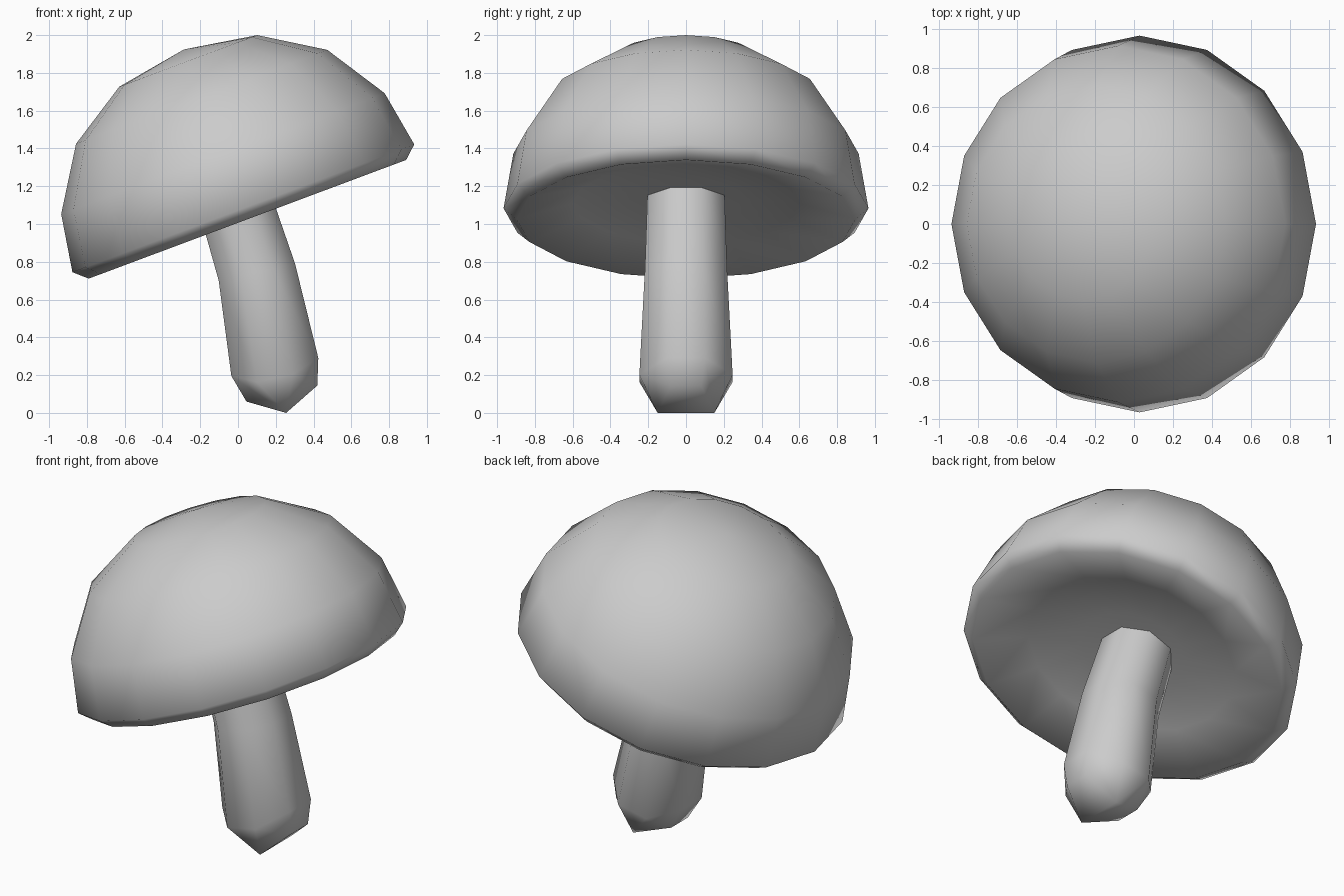
import bpy, bmesh
from math import cos, sin, pi, radians

if "Cube" in bpy.data.objects:
    bpy.data.objects.remove(bpy.data.objects["Cube"])


def loft(name, rings):
    """Skin equal-length closed rings of points, merge coincident points, close the ends."""
    bm = bmesh.new()
    rows = [[bm.verts.new(p) for p in ring] for ring in rings]
    n = len(rows[0])
    for a, b in zip(rows, rows[1:]):
        for i in range(n):
            j = (i + 1) % n
            bm.faces.new((a[i], a[j], b[j], b[i]))
    bmesh.ops.remove_doubles(bm, verts=bm.verts[:], dist=0.0005)
    bmesh.ops.holes_fill(bm, edges=[e for e in bm.edges if e.is_boundary], sides=4)
    bmesh.ops.recalc_face_normals(bm, faces=bm.faces[:])
    for f in bm.faces:
        f.smooth = True
    mesh = bpy.data.meshes.new(name)
    bm.to_mesh(mesh)
    bm.free()
    obj = bpy.data.objects.new(name, mesh)
    bpy.context.collection.objects.link(obj)
    return obj


# Cap: 16-sided dome with a shallow hollow underside, tilted up towards +x
profile = [(0, 0.96), (0.39, 0.895), (0.71, 0.692), (0.914, 0.371), (0.966, 0.062),
           (0.897, 0), (0.6, 0.09), (0.3, 0.115), (0, 0.12)]
cap = loft("mushroom_cap", [[(r * cos(k * pi / 8), r * sin(k * pi / 8), z)
                             for k in range(16)] for r, z in profile])
cap.location = (0.05, 0, 1.025)
cap.rotation_euler = (0, radians(-20.5), 0)


# Stem: bent 8-sided tube, flat sides facing the axes
def stem_ring(x, z, half, tilt, drop=0.0):
    t, pts = radians(tilt), []
    for k in range(8):
        a = (k + 0.5) * pi / 4
        r = half / cos(pi / 8)
        u, y = r * cos(a), r * sin(a) * 1.05
        pts.append((x + u * cos(t), y, z + u * sin(t) - (drop if k in (1, 2, 5, 6) else 0)))
    return pts


# Blunt wedge foot: side points merge into the two lowest corners
right, low, left = (0.42, 0.145), (0.255, 0.0), (0.045, 0.06)
foot = [(right, 0.08), (low, 0.15), (low, 0.15), (left, 0.08),
        (left, -0.08), (low, -0.15), (low, -0.15), (right, -0.08)]
rings = [stem_ring(-0.065, 1.27, 0.19, 17.5),
         stem_ring(0.1, 0.745, 0.207, 12.5),
         stem_ring(0.195, 0.243, 0.235, 11.7, 0.06),
         [(p[0], y, p[1]) for p, y in foot],
         # fold line across the bottom of the foot
         [(low[0], y, low[1]) for y in (0.15, 0.15, 0.15, 0.15, -0.15, -0.15, -0.15, -0.15)]]
loft("mushroom_stem", rings)
